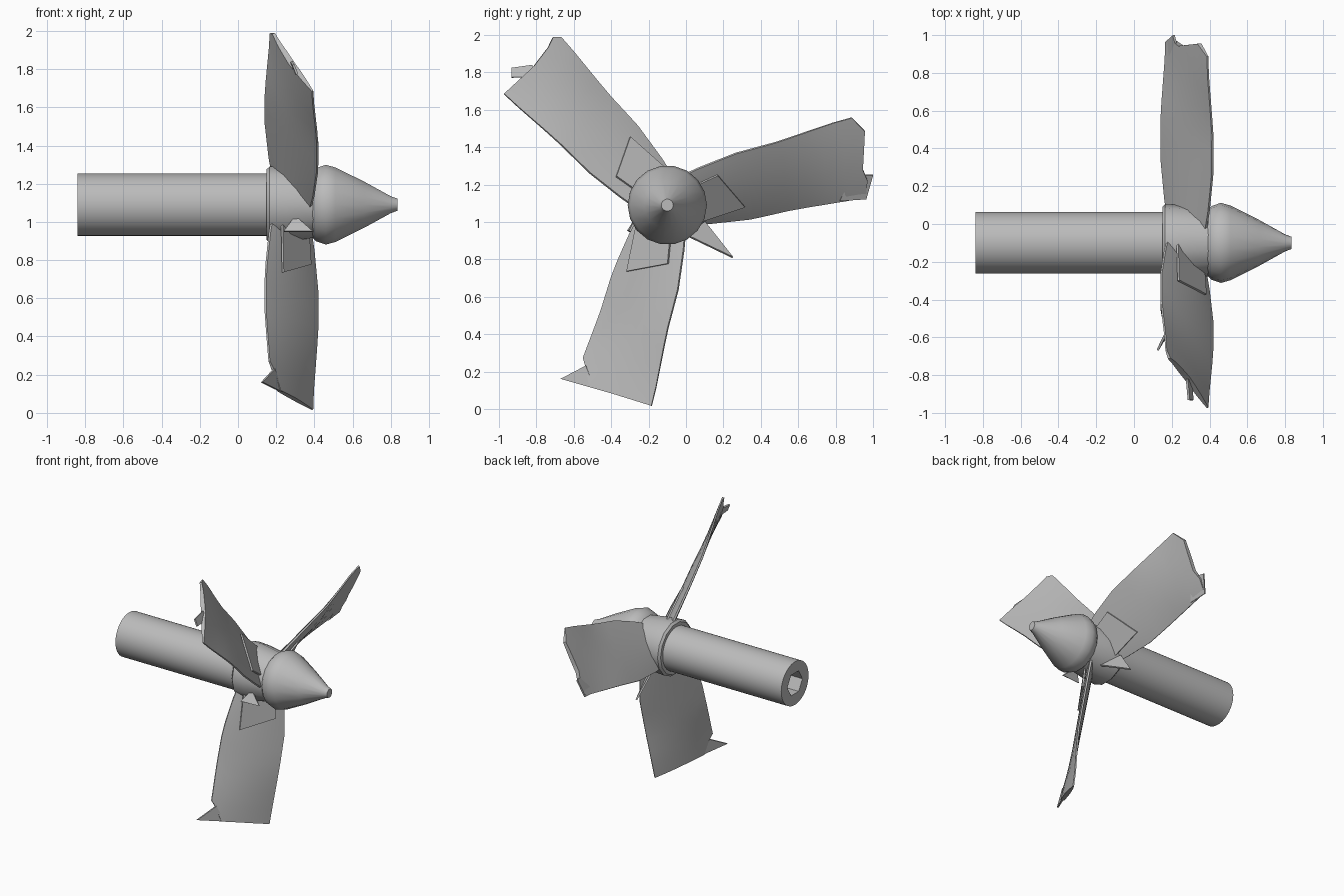
import bpy, bmesh, math
from math import sin, cos, pi, radians

cube = bpy.data.objects.get("Cube")
if cube:
    bpy.data.objects.remove(cube, do_unlink=True)

AXIS_Y, AXIS_Z = -0.10, 1.09

grey = bpy.data.materials.new("plain_grey")
grey.use_nodes = True
colour = (0.5, 0.5, 0.5, 1)
grey.diffuse_color = colour
grey.node_tree.nodes["Principled BSDF"].inputs["Base Color"].default_value = colour


def finish(name, bm, smooth=30):
    bmesh.ops.recalc_face_normals(bm, faces=bm.faces)
    mesh = bpy.data.meshes.new(name)
    bm.to_mesh(mesh)
    bm.free()
    mesh.materials.append(grey)
    obj = bpy.data.objects.new(name, mesh)
    bpy.context.collection.objects.link(obj)
    if smooth:
        bpy.ops.object.select_all(action="DESELECT")
        obj.select_set(True)
        bpy.context.view_layer.objects.active = obj
        bpy.ops.object.shade_smooth_by_angle(angle=radians(smooth))
    return obj


def polar(radius, tangent, x, angle):
    """Place a point given along and across a blade at this angle."""
    return (x, AXIS_Y + radius * cos(angle) - tangent * sin(angle),
            AXIS_Z + radius * sin(angle) + tangent * cos(angle))


def bridge(bm, a, b):
    n = len(a)
    for i in range(n):
        bm.faces.new((a[i], a[(i + 1) % n], b[(i + 1) % n], b[i]))


def lathe(name, profile, sides, smooth=30):
    """Turn (x, radius) points around the shaft axis and cap both ends."""
    bm = bmesh.new()
    rings = [[bm.verts.new(polar(r, 0, x, 2 * pi * i / sides)) for i in range(sides)]
             for x, r in profile]
    for a, b in zip(rings, rings[1:]):
        bridge(bm, a, b)
    bm.faces.new(rings[0])
    bm.faces.new(rings[-1])
    return finish(name, bm, smooth)


def shard(name, points, thickness=0.012):
    """Thin broken plate."""
    bm = bmesh.new()
    bm.faces.new([bm.verts.new(p) for p in points])
    obj = finish(name, bm, 0)
    mod = obj.modifiers.new("thickness", "SOLIDIFY")
    mod.thickness, mod.offset = thickness, 0
    return obj


def interp(table, v):
    for (a, fa), (b, fb) in zip(table, table[1:]):
        if v <= b:
            return fa + (fb - fa) * max(0, v - a) / (b - a)
    return table[-1][1]


# Shaft with a hexagonal socket
bm = bmesh.new()
N, BACK, DEPTH = 48, -0.84, -0.1
def ring(x, r, hexagonal=False):
    out = []
    for i in range(N):
        a = 2 * pi * i / N
        rr = r * cos(pi / 6) / cos(a % (pi / 3) - pi / 6) if hexagonal else r
        out.append(bm.verts.new(polar(rr, 0, x, a)))
    return out
loops = [ring(0.17, 0.163), ring(BACK, 0.163), ring(BACK, 0.09, True), ring(DEPTH, 0.09, True)]
for a, b in zip(loops, loops[1:]):
    bridge(bm, a, b)
bm.faces.new(loops[0])
bm.faces.new(loops[-1])
finish("shaft", bm)

# Hub and nose cone
lathe("hub", [(0.15, 0.19), (0.165, 0.205), (0.25, 0.2), (0.41, 0.175)], 14)
lathe("nose_cone", [(0.38, 0.165), (0.41, 0.195), (0.46, 0.212), (0.51, 0.198),
                    (0.66, 0.123), (0.8, 0.045), (0.835, 0.032)], 18, 35)

# Blades: half width, half pitch depth and ragged tip radius
WIDTH = [(0.1, 0.13), (0.2, 0.15), (0.42, 0.18), (0.65, 0.185), (1.0, 0.215)]
PITCH = [(0.1, 0.10), (0.2, 0.115), (0.42, 0.136), (0.65, 0.136), (1.0, 0.11)]
CHORD = [-1, -0.85, -0.6, -0.3, 0, 0.3, 0.6, 0.85, 1]
STATIONS = 9
ROOT = 0.1


def blade(name, angle, tip):
    bm = bmesh.new()
    rings = []
    loop = [(s, 1) for s in CHORD] + [(s, -1) for s in reversed(CHORD)]
    for k in range(STATIONS + 1):
        verts = []
        for s, side in loop:
            r = ROOT + (interp(tip, s) - ROOT) * k / STATIONS
            w, h = interp(WIDTH, r), interp(PITCH, r)
            chord = math.hypot(w, h)
            thick = side * (0.006 + 0.016 * (1 - s * s)) * (1.15 - 0.4 * r)
            t = s * w - thick * h / chord
            x = 0.28 + s * h + thick * w / chord
            verts.append(bm.verts.new(polar(r, t, x, angle)))
        rings.append(verts)
    for a, b in zip(rings, rings[1:]):
        bridge(bm, a, b)
    # End caps as strips across the thickness
    n = len(loop)
    for end in (rings[0], rings[-1]):
        for i in range(len(CHORD) - 1):
            bm.faces.new((end[i], end[i + 1], end[n - 2 - i], end[n - 1 - i]))
    finish(name, bm)


TIPS = {
    "right_blade": (14, [(-1, 1.04), (-0.6, 1.07), (-0.3, 1.06), (0.6, 1.12), (1, 1.07)]),
    "upper_blade": (134, [(-1, 1.04), (-0.85, 1.07), (-0.6, 1.05), (0, 1.03), (1, 1.035)]),
    "lower_blade": (254, [(-1, 0.91), (-0.85, 0.95), (-0.6, 1.05), (0, 1.05), (1, 1.055)]),
}
for name, (deg, tip) in TIPS.items():
    a = radians(deg)
    blade(name, a, tip)
    # Loose plate over each blade root
    root = [(0.4, -0.11, 0.235), (0.3, 0.09, 0.38), (0.14, 0.06, 0.37), (0.14, -0.13, 0.23)]
    shard(name + "_root_plate", [polar(*p, a) for p in root])

# Broken pieces at the tips and beside the hub
A, B, C = (radians(v[0]) for v in TIPS.values())
shard("lower_tip_spike", [polar(1.05, -0.29, 0.125, C), polar(0.945, -0.18, 0.19, C),
                          polar(1.05, -0.1, 0.23, C)])
shard("right_tip_flake", [polar(1.106, -0.11, 0.21, A), polar(1.04, -0.225, 0.17, A),
                          polar(0.9, -0.2, 0.175, A), polar(1.0, -0.08, 0.24, A)])
shard("upper_tip_flake", [polar(1.105, 0.09, 0.29, B), polar(1.07, 0.125, 0.31, B),
                          polar(0.98, 0.03, 0.3, B), polar(1.04, 0.0, 0.28, B)])
shard("hub_splinter", [(0.24, 0.25, 0.81), (0.2, 0.1, 1.0), (0.3, 0.0, 0.93)])
shard("front_hub_splinter", [(0.24, -0.31, 0.95), (0.3, -0.26, 1.03),
                             (0.39, -0.3, 0.95)])
